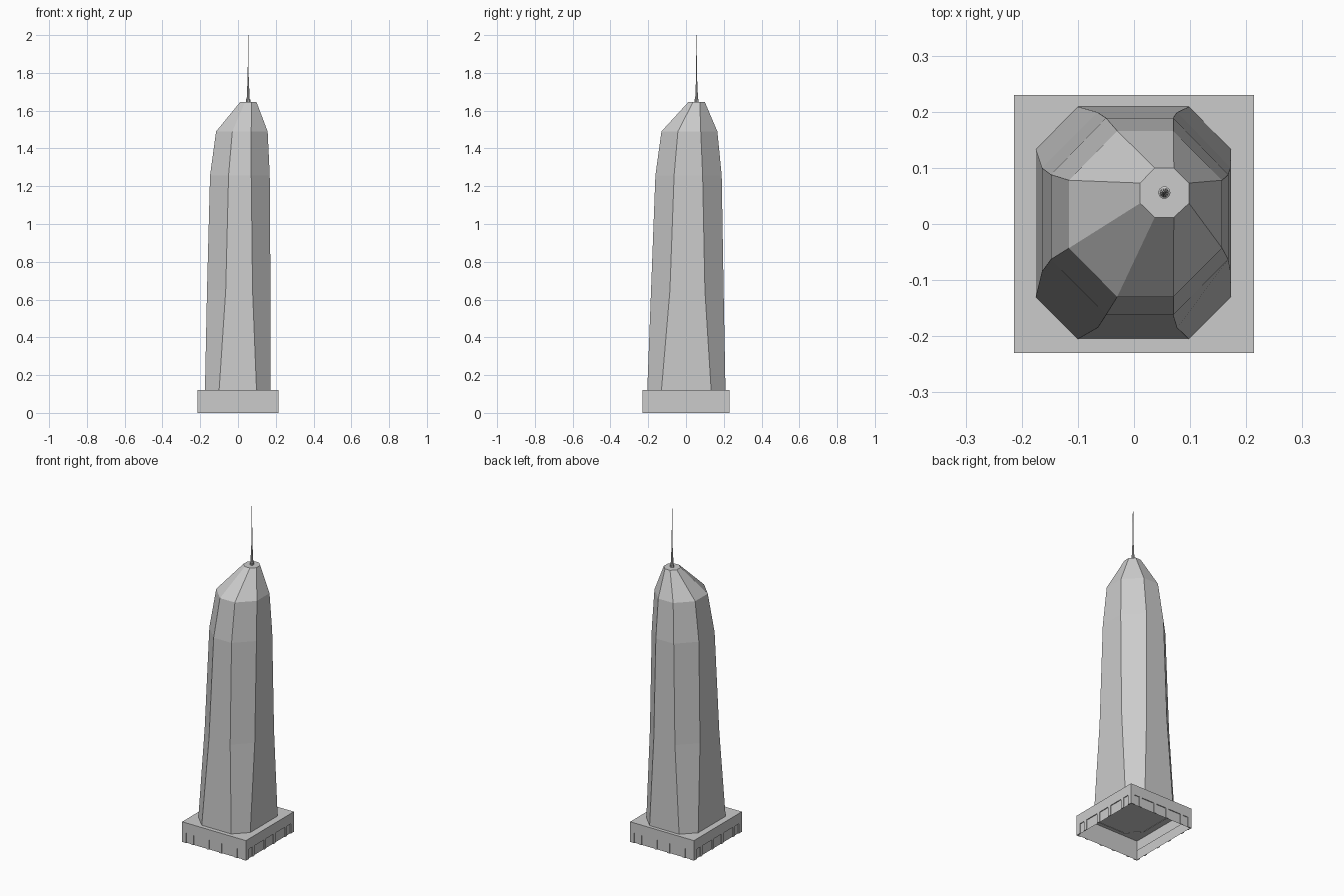
import bpy
import bmesh
import math

old = bpy.data.objects.get("Cube")
if old:
    bpy.data.objects.remove(old, do_unlink=True)


def make_material(name, rgb):
    mat = bpy.data.materials.new(name)
    mat.use_nodes = True
    color = (*rgb, 1)
    mat.diffuse_color = color
    mat.node_tree.nodes["Principled BSDF"].inputs["Base Color"].default_value = color
    return mat


concrete = make_material("light grey concrete", (0.6, 0.6, 0.6))


def finish(name, bm):
    bmesh.ops.recalc_face_normals(bm, faces=bm.faces)
    mesh = bpy.data.meshes.new(name)
    bm.to_mesh(mesh)
    bm.free()
    mesh.materials.append(concrete)
    obj = bpy.data.objects.new(name, mesh)
    bpy.context.collection.objects.link(obj)
    return obj


def loft(name, rings, cap_start=False, cap_end=True):
    """Skin a list of equally sized point rings."""
    bm = bmesh.new()
    loops = [[bm.verts.new(p) for p in ring] for ring in rings]
    n = len(loops[0])
    for a, b in zip(loops, loops[1:]):
        for i in range(n):
            j = (i + 1) % n
            bm.faces.new((a[i], a[j], b[j], b[i]))
    if cap_start:
        bm.faces.new(loops[0][::-1])
    if cap_end:
        bm.faces.new(loops[-1])
    return finish(name, bm)


def octagon(z, xs, ys):
    """Chamfered rectangle from four sorted x and four sorted y lines."""
    x0, x1, x2, x3 = xs
    y0, y1, y2, y3 = ys
    return [(x1, y0, z), (x2, y0, z), (x3, y1, z), (x3, y2, z),
            (x2, y3, z), (x1, y3, z), (x0, y2, z), (x0, y1, z)]


def rectangle(z, hx, hy):
    return [(-hx, -hy, z), (hx, -hy, z), (hx, hy, z), (-hx, hy, z)]


# Tower shaft, leaning toward its off-centre crown
loft("tower_shaft", [
    octagon(0.12, (-.175, -.10, .098, .173), (-.205, -.13, .133, .209)),
    octagon(0.65, (-.164, -.065, .077, .172), (-.185, -.085, .10, .199)),
    octagon(1.257, (-.148, -.05, .07, .168), (-.162, -.063, .088, .189)),
    octagon(1.49, (-.116, -.03, .07, .157), (-.13, -.043, .078, .166)),
    octagon(1.645, (.011, .037, .071, .098), (.012, .037, .073, .10)),
])

# Plinth: open underneath, with a slightly recessed lower band
HX, HY, TOP, BAND, RECESS = 0.214, 0.23, 0.122, 0.06, 0.005
loft("plinth", [
    rectangle(0, HX - RECESS, HY - RECESS),
    rectangle(BAND, HX - RECESS, HY - RECESS),
    rectangle(BAND, HX, HY),
    rectangle(TOP, HX, HY),
])

# Shallow piers standing in the recessed band on all four sides
bm = bmesh.new()


def pier(x0, x1, y0, y1):
    cube = bmesh.ops.create_cube(bm, size=1)["verts"]
    bmesh.ops.scale(bm, vec=(x1 - x0, y1 - y0, BAND), verts=cube)
    bmesh.ops.translate(bm, vec=((x0 + x1) / 2, (y0 + y1) / 2, BAND / 2), verts=cube)


for start, end in ((0, .06), (.14, .18), (.38, .42), (.58, .62), (.82, .86), (.94, 1)):
    for side in (-1, 1):
        inner, outer = sorted((side * (HY - RECESS), side * HY))
        pier(HX * (2 * start - 1), HX * (2 * end - 1), inner, outer)
        inner, outer = sorted((side * (HX - RECESS), side * HX))
        pier(inner, outer, HY * (2 * start - 1), HY * (2 * end - 1))
finish("plinth_piers", bm)

# Antenna: collar, tapered foot and needle
profile = ((.011, 1.64), (.011, 1.66), (.008, 1.662), (.005, 1.73),
           (.003, 1.77), (.002, 1.87), (.001, 2.0))
SIDES = 10
loft("antenna", [
    [(.054 + r * math.cos(math.tau * i / SIDES),
      .056 + r * math.sin(math.tau * i / SIDES), z) for i in range(SIDES)]
    for r, z in profile
])
